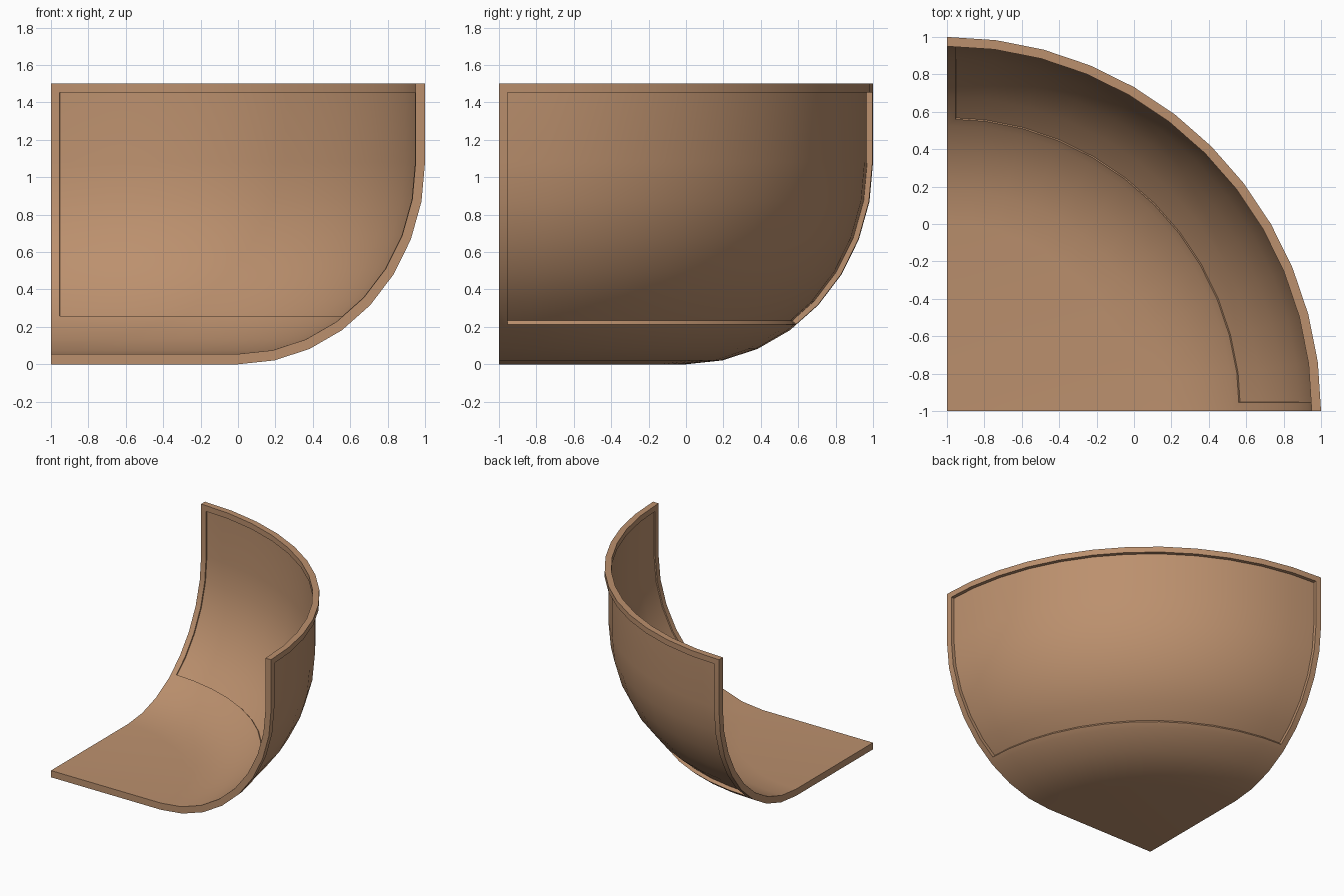
import bpy, bmesh, math

if "Cube" in bpy.data.objects:
    bpy.data.objects.remove(bpy.data.objects["Cube"])

SEG, ARC = 12, 8            # steps around the quarter turn / along the bowl curve
AX, AY = -1.0, -1.0         # axis of revolution
CURVE_TOP, HEIGHT = 1.08, 1.5


def profile(width, floor):
    """Floor centre, rounded corner, then a straight rim: list of (radius, z)."""
    pts = [(0.0, floor)]
    for k in range(ARC + 1):
        a = math.pi / 2 * k / ARC
        pts.append((1 + width * math.sin(a),
                    floor + (CURVE_TOP - floor) * (1 - math.cos(a))))
    pts.append((width + 1, HEIGHT))
    return pts


def skin(bm, pts):
    """Revolve a profile a quarter turn; returns vertex rows and face rows."""
    rows = []
    for r, z in pts:
        if r == 0:
            rows.append([bm.verts.new((AX, AY, z))] * (SEG + 1))
            continue
        rows.append([bm.verts.new((AX + r * math.cos(math.pi / 2 * i / SEG),
                                   AY + r * math.sin(math.pi / 2 * i / SEG), z))
                     for i in range(SEG + 1)])
    faces = []
    for a, b in zip(rows, rows[1:]):
        line = []
        for i in range(SEG):
            loop = [a[i], b[i], b[i + 1]]
            if a[i] is not a[i + 1]:
                loop.append(a[i + 1])
            line.append(bm.faces.new(loop))
        faces.append(line)
    return rows, faces


def recess(bm, faces, border, depth):
    """Leave a raised border around the faces and sink the middle."""
    bmesh.ops.inset_region(bm, faces=faces, thickness=border, depth=0,
                           use_boundary=True, use_even_offset=True)
    bmesh.ops.inset_region(bm, faces=faces, thickness=0.0005, depth=-depth,
                           use_boundary=True, use_even_offset=True)


bm = bmesh.new()
outer, outer_faces = skin(bm, profile(1.0, 0.0))
inner, inner_faces = skin(bm, profile(0.95, 0.055))

# top rim and the two cut ends
for i in range(SEG):
    bm.faces.new((outer[-1][i], outer[-1][i + 1], inner[-1][i + 1], inner[-1][i]))
for c in (0, SEG):
    for k in range(len(outer) - 1):
        bm.faces.new((outer[k][c], outer[k + 1][c], inner[k + 1][c], inner[k][c]))
bmesh.ops.recalc_face_normals(bm, faces=bm.faces)

# sunken wall panels, outside and inside
recess(bm, [f for line in outer_faces[4:] for f in line], 0.047, 0.028)
recess(bm, [f for line in inner_faces[4:] for f in line], 0.047, 0.01)

mesh = bpy.data.meshes.new("quarter_bowl")
bm.to_mesh(mesh)
bm.free()
obj = bpy.data.objects.new("quarter_bowl", mesh)
bpy.context.collection.objects.link(obj)

clay = bpy.data.materials.new("clay brown")
clay.diffuse_color = (0.5, 0.28, 0.155, 1)
clay.use_nodes = True
clay.node_tree.nodes["Principled BSDF"].inputs["Base Color"].default_value = clay.diffuse_color
mesh.materials.append(clay)

bpy.context.view_layer.objects.active = obj
obj.select_set(True)
bpy.ops.object.shade_smooth_by_angle(angle=math.radians(30))
